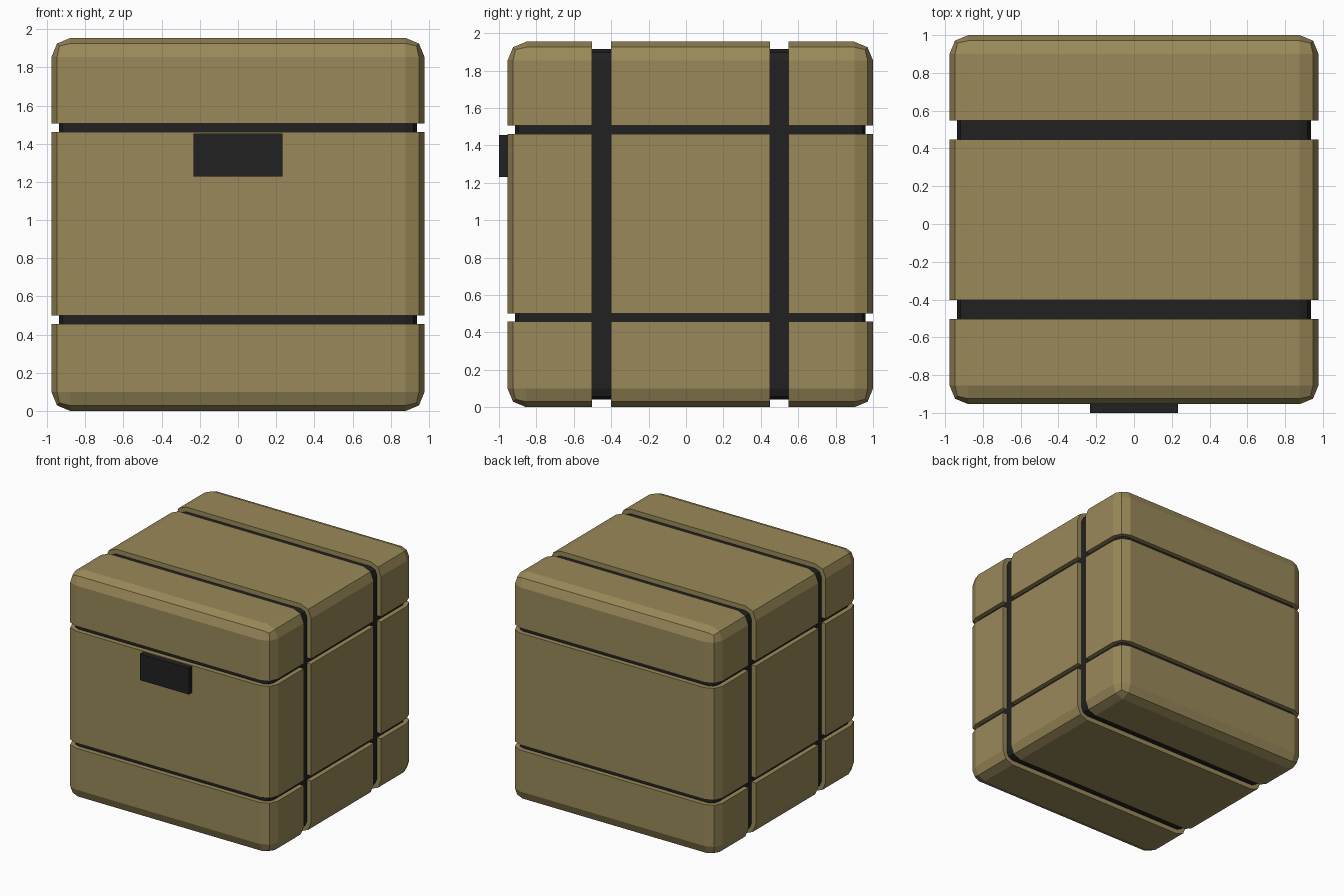
import bpy
import bmesh
from mathutils import Vector

if "Cube" in bpy.data.objects:
    bpy.data.objects.remove(bpy.data.objects["Cube"])

HALF, BEVEL, DEPTH = 0.977, 0.10, 0.04
CENTRE = Vector((0, 0.023, HALF))
# groove bands as (axis, centre, half width), in world coordinates
BANDS = [(1, -0.452, 0.05), (1, 0.498, 0.05), (2, 0.479, 0.022), (2, 1.484, 0.022)]


def material(name, rgb):
    mat = bpy.data.materials.new(name)
    mat.diffuse_color = (*rgb, 1)
    mat.use_nodes = True
    mat.node_tree.nodes["Principled BSDF"].inputs["Base Color"].default_value = mat.diffuse_color
    return mat


def finish(bm, name, mat):
    mesh = bpy.data.meshes.new(name)
    bm.to_mesh(mesh)
    bm.free()
    mesh.materials.append(mat)
    obj = bpy.data.objects.new(name, mesh)
    bpy.context.collection.objects.link(obj)
    return obj


def sliced_box():
    """Bevelled cube, cut along both edges of every groove."""
    bm = bmesh.new()
    bmesh.ops.create_cube(bm, size=2 * HALF)
    bmesh.ops.bevel(bm, geom=bm.edges[:], offset=BEVEL, segments=2,
                    profile=0.5, affect='EDGES')
    bmesh.ops.translate(bm, verts=bm.verts, vec=CENTRE)
    for axis, mid, half in BANDS:
        normal = Vector([float(i == axis) for i in range(3)])
        for side in (-half, half):
            bmesh.ops.bisect_plane(bm, geom=bm.verts[:] + bm.edges[:] + bm.faces[:],
                                   plane_co=normal * (mid + side), plane_no=normal)
    return bm


def in_groove(face):
    c = face.calc_center_median()
    return any(abs(c[axis] - mid) < half for axis, mid, half in BANDS)


def sunk(co):
    """Point moved inward from the rounded box by the groove depth."""
    p = co - CENTRE
    lim = HALF - BEVEL
    core = Vector([max(-lim, min(lim, v)) for v in p])
    return CENTRE + core + (p - core) * (1 - DEPTH / BEVEL)


tan = material("tan", (0.32, 0.25, 0.10))
black = material("black", (0.015, 0.015, 0.015))

# Outer panels, with groove walls turned inward along their open edges
bm = sliced_box()
bmesh.ops.delete(bm, geom=[f for f in bm.faces if in_groove(f)], context='FACES')
rim = [e.link_loops[0] for e in bm.edges if e.is_boundary]
rim = [(l.vert, l.link_loop_next.vert) for l in rim]
inner = {v: bm.verts.new(sunk(v.co)) for v in {v for pair in rim for v in pair}}
for a, b in rim:
    bm.faces.new((b, a, inner[a], inner[b]))
finish(bm, "crate_panels", tan)

# Dark groove floor
bm = sliced_box()
bmesh.ops.delete(bm, geom=[f for f in bm.faces if not in_groove(f)], context='FACES')
for v in bm.verts:
    v.co = sunk(v.co)
finish(bm, "groove_bands", black)

# Front latch
bm = bmesh.new()
bmesh.ops.create_cube(bm, size=1)
bmesh.ops.scale(bm, verts=bm.verts, vec=(0.465, 0.07, 0.225))
bmesh.ops.translate(bm, verts=bm.verts, vec=(0, -0.965, 1.342))
finish(bm, "front_latch", black)
